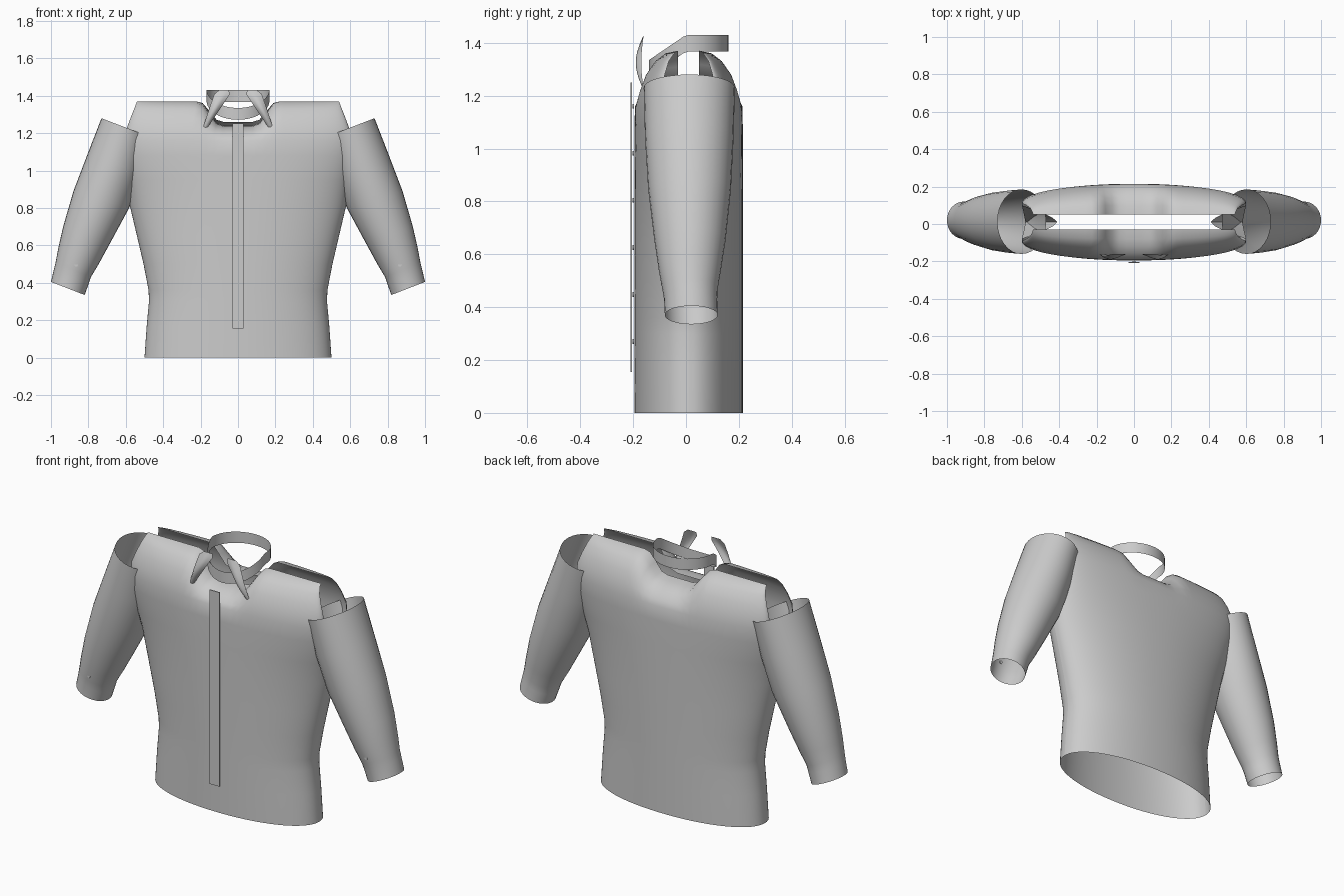
import bpy, math
from mathutils import Vector

cube = bpy.data.objects.get("Cube")
if cube:
    bpy.data.objects.remove(cube, do_unlink=True)

cloth = bpy.data.materials.new("grey_cloth")
cloth.use_nodes = True
GREY = (0.6, 0.6, 0.6, 1)
cloth.diffuse_color = GREY
cloth.node_tree.nodes["Principled BSDF"].inputs["Base Color"].default_value = GREY


def loft(name, rows, closed=False, angle=50):
    """Skin a list of equally long rows of points."""
    n = len(rows[0])
    verts = [p for row in rows for p in row]
    faces = []
    for r in range(len(rows) - 1):
        for c in range(n if closed else n - 1):
            d = (c + 1) % n
            faces.append((r * n + c, r * n + d, (r + 1) * n + d, (r + 1) * n + c))
    mesh = bpy.data.meshes.new(name)
    mesh.from_pydata(verts, [], faces)
    mesh.materials.append(cloth)
    obj = bpy.data.objects.new(name, mesh)
    bpy.context.collection.objects.link(obj)
    bpy.ops.object.select_all(action='DESELECT')
    obj.select_set(True)
    bpy.context.view_layer.objects.active = obj
    bpy.ops.object.shade_smooth_by_angle(angle=math.radians(angle))
    return obj


def button(name, loc):
    bpy.ops.mesh.primitive_cylinder_add(vertices=12, radius=0.009, depth=0.006,
                                        location=loc, rotation=(math.pi / 2, 0, 0))
    obj = bpy.context.object
    obj.name = name
    obj.data.materials.append(cloth)


# Torso sections: height, half width, depth at the middle, depth at the side edge
SECTIONS = [
    (0.00, 0.50, 0.205, 0), (0.17, 0.488, 0.205, 0), (0.30, 0.476, 0.205, 0),
    (0.36, 0.478, 0.205, 0), (0.50, 0.505, 0.205, 0), (0.65, 0.54, 0.205, 0),
    (0.82, 0.58, 0.205, 0), (0.95, 0.59, 0.205, 0.05), (1.08, 0.60, 0.205, 0.09),
    (1.16, 0.60, 0.203, 0.10), (1.22, 0.597, 0.188, 0.10), (1.28, 0.575, 0.165, 0.09),
    (1.33, 0.555, 0.13, 0.075), (1.36, 0.544, 0.09, 0.055), (1.37, 0.54, 0.04, 0.04)]
MID_Y = 0.01
COLS = 44


def panel(name, side, dip):
    """Front (side -1) or back (side 1) of the torso with a sunken neckline."""
    rows = []
    for z, w, depth, edge in SECTIONS:
        row = []
        for c in range(COLS + 1):
            s = math.sin((c / COLS - 0.5) * math.pi)
            bulge = max(0, 1 - abs(s) ** 2.1) ** (1 / 2.1)
            x = w * s
            k = min(1, max(0, (0.21 - abs(x)) / 0.12))
            sink = dip * k * k * (3 - 2 * k) * max(0, (z - 1.16) / 0.21)
            row.append((x, MID_Y + side * (edge + (depth - edge) * bulge), z - sink))
        rows.append(row)
    loft(name, rows)


panel("front_panel", -1, 0.13)
panel("back_panel", 1, 0.11)

# Sleeve sections: outer x, outer z, inner x, inner z, front y, back y
SLEEVE = [
    (0.73, 1.28, 0.47, 1.18, -0.16, 0.185), (0.80, 1.10, 0.52, 0.98, -0.155, 0.18),
    (0.88, 0.89, 0.582, 0.80, -0.143, 0.17), (0.935, 0.70, 0.685, 0.61, -0.12, 0.15),
    (0.962, 0.58, 0.745, 0.50, -0.103, 0.132), (0.975, 0.51, 0.787, 0.43, -0.09, 0.12),
    (0.985, 0.47, 0.80, 0.39, -0.083, 0.118), (1.00, 0.405, 0.82, 0.335, -0.08, 0.12)]

for label, sx in (("left", 1), ("right", -1)):
    # Open tapered sleeve
    rows = []
    for ox, oz, ix, iz, fy, by in SLEEVE:
        row = []
        for i in range(32):
            a = math.tau * i / 32
            k = (1 + math.cos(a)) / 2
            row.append((sx * (ix + (ox - ix) * k),
                        (fy + by) / 2 + (by - fy) / 2 * math.sin(a),
                        iz + (oz - iz) * k))
        rows.append(row)
    loft(label + "_sleeve", rows, closed=True)
    button(label + "_cuff_button", (sx * 0.865, -0.092, 0.495))

    # Underarm gusset folded inwards
    rows = []
    for (z, w, depth, edge), fold in zip(SECTIONS[6:9], (0.58, 0.48, 0.41)):
        rows.append([(sx * (w + (fold - w) * (1 - abs(v) ** 1.5)), MID_Y + edge * v, z)
                     for v in (-1, -0.6, -0.25, 0, 0.25, 0.6, 1)])
    loft(label + "_underarm_gusset", rows)

    # Curled, tapering collar wing
    rows = []
    for i in range(11):
        t = i / 10
        centre = 0.075 + 0.105 * t
        half = 0.036 * (1 - t) ** 0.8 + 0.008
        if i == 0:
            half *= 0.6
        curl = 0.03 * math.sin(math.pi * t)
        z = 1.43 - 0.21 * t
        rows.append([(sx * (centre + half * v), -0.16 - curl * (1 - v * v * 0.7), z)
                     for v in (-1, -0.5, 0, 0.5, 1)])
    loft(label + "_collar_wing", rows)

# Collar band: level behind, sloping down to the front
rows = []
for lift in (0, 0.063):
    row = []
    for i in range(48):
        a = math.tau * i / 48
        y = MID_Y + 0.15 * math.sin(a)
        row.append((0.168 * math.cos(a), y, 1.367 + lift + 0.68 * min(0, y)))
    rows.append(row)
loft("collar_band", rows, closed=True)

# Button placket and its buttons
bpy.ops.mesh.primitive_cube_add(size=1, location=(0, -0.207, 0.703))
placket = bpy.context.object
placket.name = "placket"
placket.scale = (0.06, 0.005, 1.095)
placket.data.materials.append(cloth)
for i in range(6):
    button("front_button", (0, -0.2, 0.27 + 0.178 * i))
